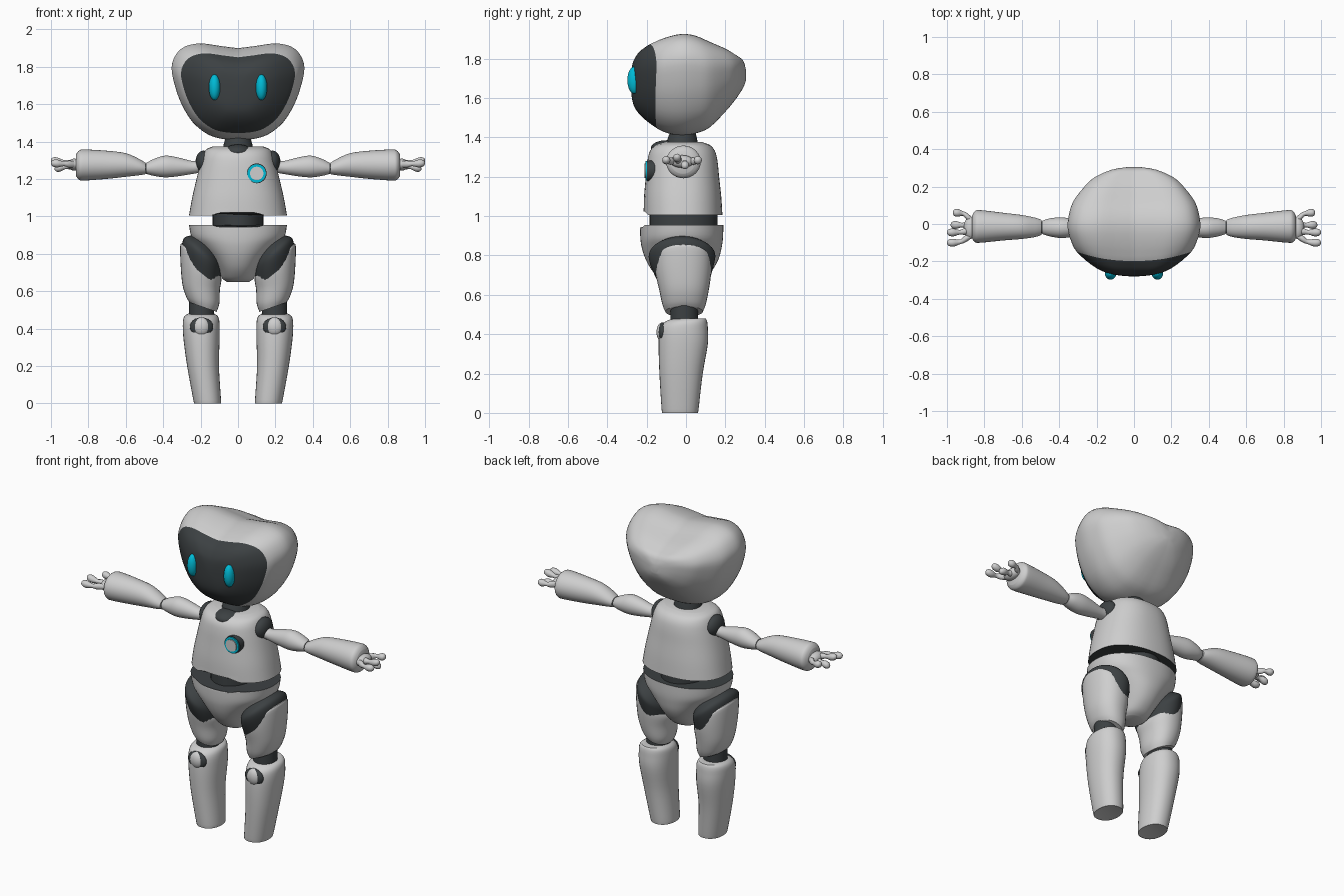
import bpy, bmesh
from math import sin, cos, pi, copysign
from mathutils import Matrix, Vector

cube = bpy.data.objects.get("Cube")
if cube:
    bpy.data.objects.remove(cube, do_unlink=True)


def material(name, r, g, b):
    m = bpy.data.materials.new(name)
    m.use_nodes = True
    m.diffuse_color = (r, g, b, 1)
    node = next(n for n in m.node_tree.nodes if n.type == 'BSDF_PRINCIPLED')
    node.inputs["Base Color"].default_value = (r, g, b, 1)
    node.inputs["Roughness"].default_value = 0.5
    return m


SHELL = material("light grey shell", 0.62, 0.62, 0.62)
DARK = material("charcoal", 0.045, 0.052, 0.055)
GLOW = material("cyan", 0.0, 0.5, 0.68)


def finish(name, bm, mats, mirror=False):
    """Turn a bmesh into an object, smooth except at sharp edges."""
    bmesh.ops.recalc_face_normals(bm, faces=bm.faces)
    for f in bm.faces:
        f.smooth = True
    for e in bm.edges:
        e.smooth = e.calc_face_angle(0) < 0.7
    mesh = bpy.data.meshes.new(name)
    bm.to_mesh(mesh)
    bm.free()
    for m in mats:
        mesh.materials.append(m)
    ob = bpy.data.objects.new(name, mesh)
    bpy.context.collection.objects.link(ob)
    if mirror:
        ob.modifiers.new("Mirror", 'MIRROR').use_mirror_merge = False
    return ob


def spline(pts, steps):
    """Catmull-Rom interpolation through tuples of any length."""
    p = [pts[0], *pts, pts[-1]]
    out = []
    for a, b, c, d in zip(p, p[1:], p[2:], p[3:]):
        for k in range(steps):
            t = k / steps
            out.append(tuple(
                (2 * B + (C - A) * t + (2 * A - 5 * B + 4 * C - D) * t * t
                 + (3 * B - A - 3 * C + D) * t ** 3) / 2
                for A, B, C, D in zip(a, b, c, d)))
    return out + [tuple(pts[-1])]


def skin(name, loops, mats, mirror=False, dark_bands=0, caps=(0, 0)):
    """Bridge point loops and close both ends."""
    bm = bmesh.new()
    rows = [[bm.verts.new(p) for p in loop] for loop in loops]
    for i, (a, b) in enumerate(zip(rows, rows[1:])):
        for j in range(len(a)):
            k = (j + 1) % len(a)
            f = bm.faces.new((a[j], a[k], b[k], b[j]))
            f.material_index = int(i < dark_bands)
    for row, slot in zip((rows[0], rows[-1]), caps):
        bm.faces.new(row).material_index = slot
    return finish(name, bm, mats, mirror)


def loft(name, rings, mat=SHELL, axis="z", power=2.0, n=32, steps=4,
         mirror=False, caps=(0, 0), nudge=None):
    """Rings are (position, centre u, centre v, radius u, radius v[, slope])."""
    loops = []
    for pos, cu, cv, ru, rv, *slope in spline(rings, steps):
        loop = []
        for k in range(n):
            c, s = cos(2 * pi * k / n), sin(2 * pi * k / n)
            du = ru * copysign(abs(c) ** (2 / power), c)
            dv = rv * copysign(abs(s) ** (2 / power), s)
            w = pos + (slope[0] * du if slope else 0)
            p = {"z": (cu + du, cv + dv, w), "x": (w, cu + du, cv + dv),
                 "y": (cu + du, w, cv + dv)}[axis]
            loop.append(nudge(*p) if nudge else p)
        loops.append(loop)
    return skin(name, loops, [mat, DARK], mirror, 0, caps)


def ball(name, centre, radii, mat, mirror=False):
    bm = bmesh.new()
    bmesh.ops.create_uvsphere(bm, u_segments=24, v_segments=16, radius=1)
    bm.transform(Matrix.Translation(centre) @ Matrix.Diagonal(Vector((*radii, 1))))
    return finish(name, bm, [mat], mirror)


# Head: a heart-like outline swept front to back, with a dark face
half = spline([(0, .95), (.28, .975), (.56, 1), (.79, .97), (.93, .89), (1, .75),
               (.95, .56), (.85, .37), (.68, .18), (.44, .05), (.2, .005), (0, 0)], 3)
outline = half + [(-x, t) for x, t in half[-2:0:-1]]
head_rings = [  # y, half width, top, bottom
    (-.28, .02, 1.70, 1.66), (-.275, .08, 1.75, 1.60), (-.26, .15, 1.79, 1.55),
    (-.22, .225, 1.835, 1.50), (-.15, .305, 1.872, 1.447), (-.09, .337, 1.905, 1.42),
    (-.02, .355, 1.925, 1.41), (.05, .348, 1.915, 1.42), (.12, .325, 1.885, 1.45),
    (.2, .265, 1.85, 1.53), (.25, .21, 1.82, 1.59), (.29, .12, 1.79, 1.65),
    (.305, .03, 1.74, 1.69)]
loops = []
for y, w, top, low in spline(head_rings, 3):
    bow = .05 * max(0, 1 - abs(y + .15) / .13)
    loops.append([(x * w, y - bow * t * (1 - x * x), low + t * (top - low))
                  for x, t in outline])
skin("head", loops, [SHELL, DARK], dark_bands=12, caps=(1, 0))
ball("eyes", (.125, -.262, 1.69), (.031, .036, .069), GLOW, True)

# Neck
loft("neck", [(1.28, 0, -.02, .09, .09), (1.37, 0, -.02, .08, .08),
              (1.44, 0, -.015, .06, .06)], DARK)
ball("neck_collar", (0, -.1, 1.345), (.075, .078, .04), DARK)


def arch(direction, edge):
    """Curve the front centre of an open rim up or down."""
    def nudge(x, y, z):
        if abs(z - edge) < .01 and y < 0 and abs(x) < .14:
            z += direction * (1 - (x / .14) ** 2)
        return x, y, z
    return nudge


# Torso, waist and pelvis
loft("torso", [(1.005, 0, -.015, .262, .2), (1.1, 0, -.017, .245, .196),
               (1.2, 0, -.018, .222, .186), (1.28, 0, -.018, .202, .178),
               (1.33, 0, -.018, .187, .165), (1.36, 0, -.016, .168, .138),
               (1.375, 0, -.012, .13, .095)],
     power=2.3, n=48, caps=(1, 0), nudge=arch(.028, 1.005))
loft("waist", [(.88, 0, -.013, .135, .172), (1.08, 0, -.013, .135, .172)], DARK)
loft("pelvis", [(.65, 0, -.02, .06, .06), (.67, 0, -.02, .085, .1),
                (.72, 0, -.02, .11, .15), (.78, 0, -.02, .15, .185),
                (.84, 0, -.022, .205, .203), (.89, 0, -.022, .248, .21),
                (.955, 0, -.022, .262, .212)],
     power=2.2, n=48, caps=(0, 1), nudge=arch(-.025, .955))

# Chest button: stacked discs
for name, r, front, mat in (("button_base", .053, -.199, DARK),
                            ("button_ring", .049, -.206, GLOW),
                            ("button_centre", .036, -.212, SHELL)):
    loft(name, [(front, .1, 1.23, r, r), (-.15, .1, 1.23, r, r)], mat, "y", steps=1)

# Arms
ball("shoulder_sockets", (.185, -.02, 1.29), (.042, .075, .062), DARK, True)
loft("upper_arms", [(.19, -.02, 1.27, .035, .035), (.24, -.02, 1.262, .036, .034),
                    (.32, -.02, 1.265, .048, .05), (.39, -.02, 1.267, .055, .058),
                    (.45, -.018, 1.262, .048, .045), (.488, -.018, 1.257, .036, .03)],
     axis="x", mirror=True)
ball("elbows", (.491, -.018, 1.256), (.02, .032, .028), DARK, True)
loft("forearms", [(.494, -.018, 1.256, .04, .03), (.53, -.018, 1.264, .052, .044),
                  (.6, -.016, 1.275, .064, .063), (.7, -.014, 1.276, .074, .075),
                  (.82, -.013, 1.275, .087, .083), (.85, -.014, 1.274, .083, .078),
                  (.866, -.016, 1.274, .06, .058)], axis="x", mirror=True)

# Hands: palm plus jointed fingers fanning out of it
ball("palms", (.875, -.02, 1.277), (.035, .06, .032), SHELL, True)
fingers = {"outer_fingers": (1.0, -.1, 1.285), "middle_fingers": (1.0, -.045, 1.3),
           "inner_fingers": (.98, -.005, 1.255), "thumbs": (.968, .06, 1.285)}
joints = [(0, .014), (.3, .019), (.5, .012), (.75, .021), (.93, .017), (1, .005)]
for name, (tx, ty, tz) in fingers.items():
    loft(name, [(.86 + t * (tx - .86), -.02 + min(1, .45 + t) * (ty + .02),
                 1.277 + t * (tz - 1.277), r, r) for t, r in joints],
         axis="x", n=12, steps=3, mirror=True)

# Legs
loft("hips", [(.70, .2, -.015, .1, .14, .8), (.77, .195, -.02, .104, .165, .8),
              (.81, .185, -.02, .098, .165, .8), (.84, .165, -.02, .075, .12, .8)],
     DARK, mirror=True)
loft("thighs", [(.515, .187, -.01, .072, .095, .35), (.55, .188, -.01, .088, .11, .2),
                (.62, .197, -.01, .1, .125, .15), (.70, .198, -.013, .109, .14, .4),
                (.76, .2, -.014, .109, .143, .75), (.775, .2, -.014, .1, .135, .8)],
     power=2.2, mirror=True)
loft("knees", [(.44, .195, -.01, .068, .07), (.56, .195, -.01, .068, .07)],
     DARK, mirror=True)
loft("shins", [(0, .163, -.03, .07, .09), (.02, .165, -.03, .074, .094),
               (.2, .187, -.025, .085, .11), (.35, .195, -.014, .097, .125),
               (.43, .197, -.01, .098, .121), (.465, .197, .002, .09, .105),
               (.48, .197, .02, .07, .08)], power=2.2, mirror=True)
ball("kneecap_rims", (.195, -.12, .41), (.062, .023, .05), DARK, True)
ball("kneecaps", (.195, -.12, .41), (.046, .03, .05), SHELL, True)
